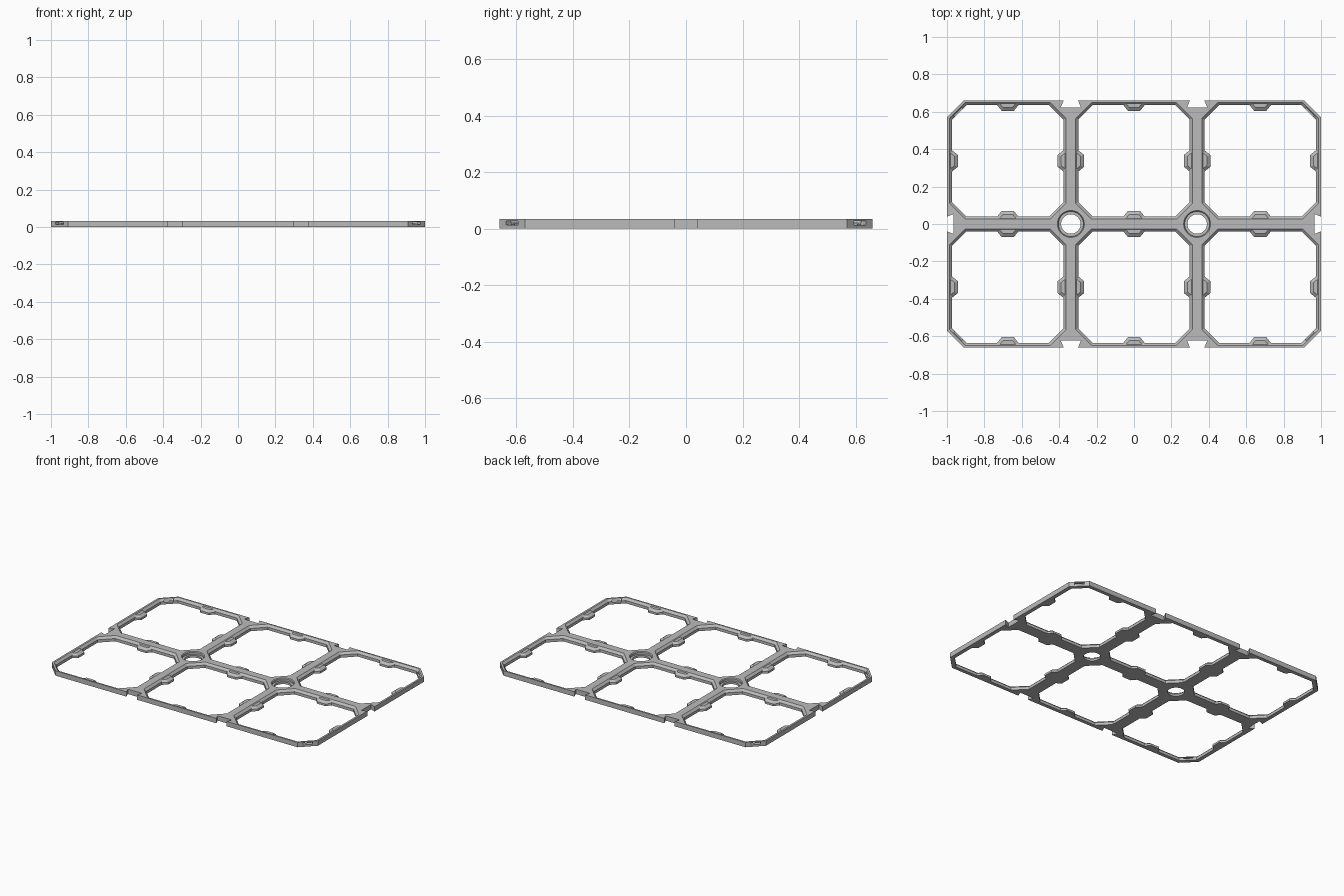
import bpy, bmesh, math
from mathutils import Matrix, Vector

if "Cube" in bpy.data.objects:
    bpy.data.objects.remove(bpy.data.objects["Cube"], do_unlink=True)

HEIGHT = 0.033
PITCH = 0.675          # spacing of the cells
CELL = 0.298           # half width of a cell opening
HALF_X, HALF_Y = 1.0, 0.66
NODE = PITCH / 2       # position of the crossing beams

grey = bpy.data.materials.new("plain grey")
grey.use_nodes = True
grey.diffuse_color = (0.5, 0.5, 0.5, 1)
grey.node_tree.nodes["Principled BSDF"].inputs["Base Color"].default_value = (0.5, 0.5, 0.5, 1)


def loft(bm, sections, matrix=Matrix()):
    """Solid through (z, outline) sections with equal point counts."""
    rings = [[bm.verts.new(matrix @ Vector((x, y, z))) for x, y in pts] for z, pts in sections]
    bm.faces.new(rings[0][::-1])
    bm.faces.new(rings[-1])
    for low, high in zip(rings, rings[1:]):
        n = len(low)
        for i in range(n):
            j = (i + 1) % n
            bm.faces.new((low[i], low[j], high[j], high[i]))


def finish(bm, name):
    bmesh.ops.recalc_face_normals(bm, faces=bm.faces)
    mesh = bpy.data.meshes.new(name)
    bm.to_mesh(mesh)
    bm.free()
    mesh.materials.append(grey)
    obj = bpy.data.objects.new(name, mesh)
    bpy.context.collection.objects.link(obj)
    return obj


def octagon(hx, hy, c):
    quarter = [(hx, hy - c), (hx - c, hy)]
    pts = []
    for sx, sy in ((1, 1), (-1, 1), (-1, -1), (1, -1)):
        corner = [(sx * x, sy * y) for x, y in quarter]
        pts += corner if sx * sy > 0 else corner[::-1]
    return pts


def circle(r, n=48):
    return [(r * math.cos(i * math.tau / n), r * math.sin(i * math.tau / n)) for i in range(n)]


def cut(target, bm, name):
    cutter = finish(bm, name)
    cutter.hide_render = True
    mod = target.modifiers.new(name, "BOOLEAN")
    mod.operation = "DIFFERENCE"
    mod.solver = "EXACT"
    mod.object = cutter
    bpy.context.view_layer.objects.active = target
    bpy.ops.object.modifier_apply(modifier=mod.name)
    bpy.data.objects.remove(cutter, do_unlink=True)


cells = [(i * PITCH, s * NODE) for i in (-1, 0, 1) for s in (-1, 1)]

# Base plate with clipped corners
bm = bmesh.new()
outline = octagon(HALF_X, HALF_Y, 0.09)
loft(bm, [(0, outline), (HEIGHT, outline)])
frame = finish(bm, "grid_frame")

# Cell openings with a bevelled upper edge
bm = bmesh.new()
narrow = octagon(CELL, CELL, 0.077)
wide = octagon(CELL + 0.016, CELL + 0.016, 0.086)
for x, y in cells:
    loft(bm, [(-0.01, narrow), (0.019, narrow), (HEIGHT + 0.002, wide)], Matrix.Translation((x, y, 0)))
cut(frame, bm, "cell_cutter")

# Dovetail notches around the edge
bm = bmesh.new()
dovetail = [(0.03, 0.02), (-0.03, 0.02), (-0.054, -0.036), (0.054, -0.036)]
notches = [(s * NODE, t * HALF_Y, 0 if t > 0 else math.pi) for s in (-1, 1) for t in (-1, 1)]
notches += [(s * HALF_X, 0, -s * math.pi / 2) for s in (-1, 1)]
for x, y, turn in notches:
    place = Matrix.Translation((x, y, 0)) @ Matrix.Rotation(turn, 4, "Z")
    loft(bm, [(-0.01, dovetail), (HEIGHT + 0.01, dovetail)], place)
cut(frame, bm, "notch_cutter")

# Stepped screw holes at the beam crossings
bm = bmesh.new()
for s in (-1, 1):
    loft(bm, [(-0.01, circle(0.052)), (0.014, circle(0.052)),
              (0.0141, circle(0.067)), (HEIGHT - 0.005, circle(0.067)),
              (HEIGHT + 0.001, circle(0.073))], Matrix.Translation((s * NODE, 0, 0)))
cut(frame, bm, "hole_cutter")

# Latch slots through the clipped corners
bm = bmesh.new()
slot = [(-0.03, -0.033), (0.03, -0.033), (0.03, 0.033), (-0.03, 0.033)]
for sx in (-1, 1):
    for sy in (-1, 1):
        place = (Matrix.Translation((sx * (HALF_X - 0.05), sy * (HALF_Y - 0.05), 0))
                 @ Matrix.Rotation(-sx * sy * math.pi / 4, 4, "Z"))
        loft(bm, [(0.013, slot), (0.027, slot)], place)
cut(frame, bm, "slot_cutter")

# Bevelled clip tabs in the middle of every cell side
def tab_outline(base, tip, reach, root):
    return [(-base, root), (-tip, -reach), (tip, -reach), (base, root)]

bm = bmesh.new()
for x, y in cells:
    for k in range(4):
        place = (Matrix.Translation((x, y, 0)) @ Matrix.Rotation(k * math.pi / 2, 4, "Z")
                 @ Matrix.Translation((0, CELL, 0)))
        loft(bm, [(0, tab_outline(0.062, 0.032, 0.031, 0.006)),
                  (0.014, tab_outline(0.062, 0.032, 0.031, 0.006)),
                  (0.028, tab_outline(0.045, 0.026, 0.012, 0.012))], place)
finish(bm, "clip_tabs")
